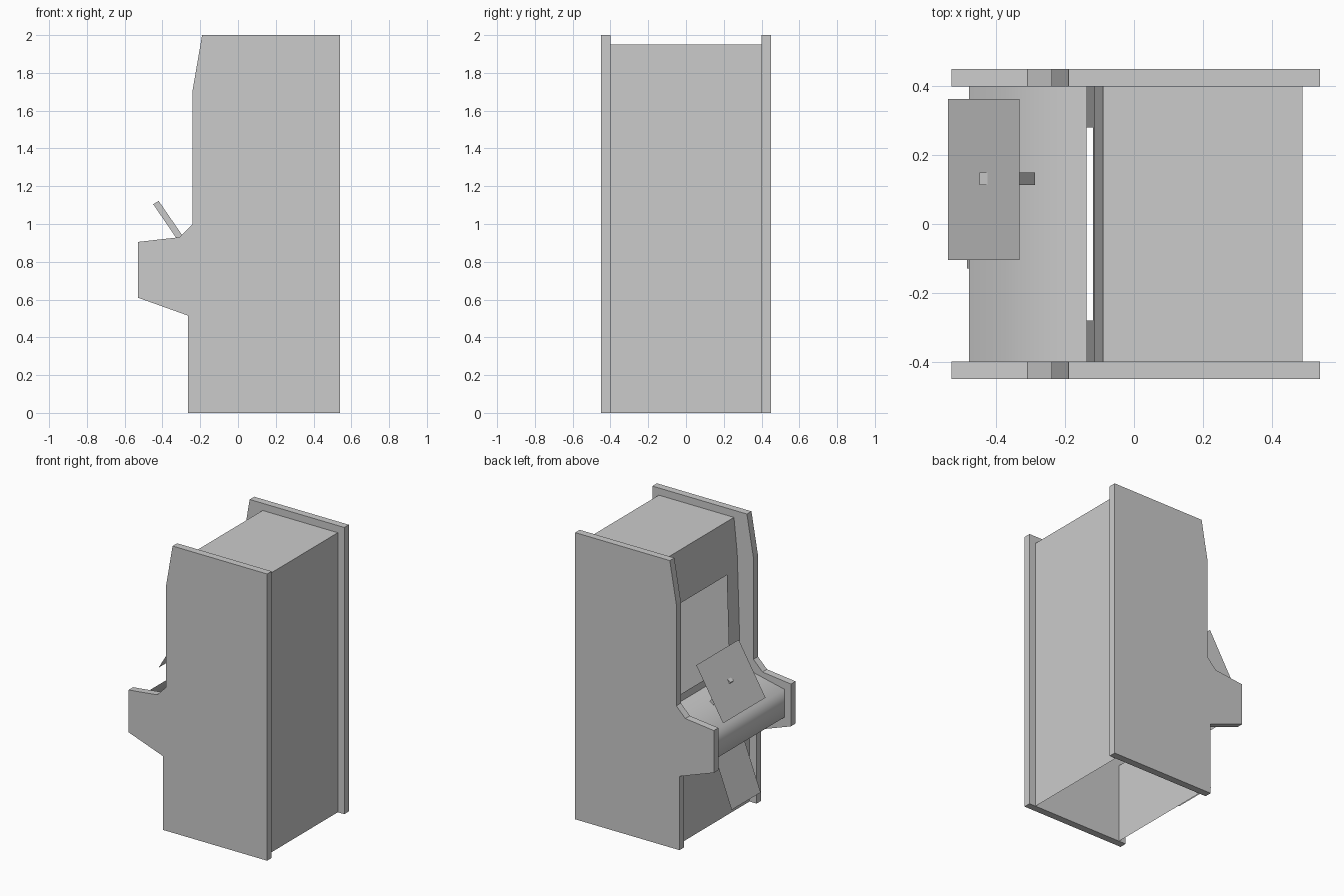
import bpy, bmesh
from mathutils import Vector

if "Cube" in bpy.data.objects:
    bpy.data.objects.remove(bpy.data.objects["Cube"])


def finish(name, bm, smooth=False):
    bmesh.ops.remove_doubles(bm, verts=bm.verts, dist=0.0005)
    me = bpy.data.meshes.new(name)
    bm.to_mesh(me)
    bm.free()
    for p in me.polygons:
        p.use_smooth = smooth
    ob = bpy.data.objects.new(name, me)
    bpy.context.collection.objects.link(ob)
    return ob


def strip(bm, pts, y0, y1):
    """Open sheet following (x, z) points, spanning y0 to y1."""
    for (xa, za), (xb, zb) in zip(pts, pts[1:]):
        bm.faces.new([bm.verts.new(c) for c in
                      ((xa, y0, za), (xb, y0, zb), (xb, y1, zb), (xa, y1, za))])


def sheet(name, pts, y0, y1, smooth=False):
    bm = bmesh.new()
    strip(bm, pts, y0, y1)
    return finish(name, bm, smooth)


def prism(name, pts, y0, y1):
    """Closed (x, z) profile extruded from y0 to y1."""
    bm = bmesh.new()
    face = bm.faces.new([bm.verts.new((x, y0, z)) for x, z in pts])
    ext = bmesh.ops.extrude_face_region(bm, geom=[face])
    bmesh.ops.translate(bm, vec=(0, y1 - y0, 0),
                        verts=[v for v in ext["geom"] if isinstance(v, bmesh.types.BMVert)])
    bmesh.ops.recalc_face_normals(bm, faces=bm.faces)
    return finish(name, bm)


# Side panels
SIDE = [(-.265, 0), (-.265, .515), (-.53, .61), (-.53, .905), (-.31, .93), (-.24, 1.0),
        (-.24, 1.71), (-.19, 2), (.54, 2), (.54, 0)]
prism("side_panel_left", SIDE, .40, .45)
prism("side_panel_right", SIDE, -.45, -.40)

# Shell between the panels: lower front, control deck, then top and back
W = .40
sheet("lower_front", [(-.21, 0), (-.21, .56)], -W, W)
sheet("control_deck", [(-.21, .56), (-.48, .66), (-.48, .855), (-.14, .93)], -W, W, True)
sheet("top_and_back", [(-.115, 1.71), (-.09, 1.95), (.49, 1.95), (.49, 0)], -W, W)

# Screen surround: leaning frame with an open window
low, high = Vector((-.14, .93)), Vector((-.115, 1.71))


def at(z):
    return tuple(low.lerp(high, (z - low.y) / (high.y - low.y)))


bm = bmesh.new()
HOLE = .28
levels = [at(.93), at(.98), at(1.6), at(1.71)]
strip(bm, levels, -W, -HOLE)
strip(bm, levels, HOLE, W)
strip(bm, levels[:2], -HOLE, HOLE)
strip(bm, levels[2:], -HOLE, HOLE)
finish("screen_surround", bm)

# Thin tilted plates above and below the control deck
sheet("upper_plate", [(-.54, .925), (-.333, 1.275)], -.105, .363)
sheet("lower_plate", [(-.485, .24), (-.345, .61)], -.13, .19)

# Control stick
prism("control_stick", [(-.316, .91), (-.288, .93), (-.42, 1.122), (-.449, 1.105)], .113, .15)
